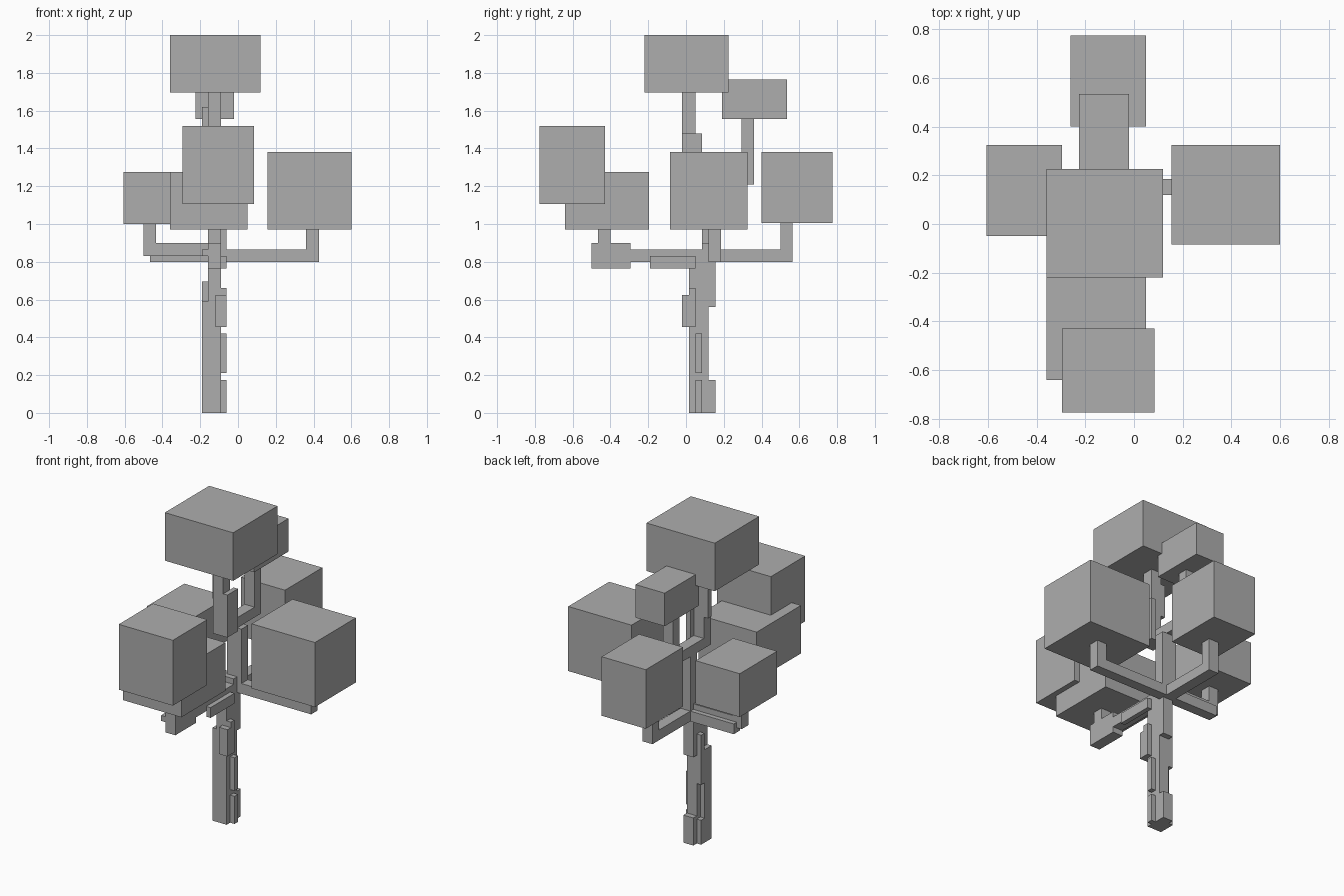
import bpy
from mathutils import Vector

if "Cube" in bpy.data.objects:
    bpy.data.objects.remove(bpy.data.objects["Cube"], do_unlink=True)

grey = bpy.data.materials.new("plain_grey")
grey.use_nodes = True
colour = (0.42, 0.42, 0.42, 1)
grey.diffuse_color = colour
grey.node_tree.nodes["Principled BSDF"].inputs["Base Color"].default_value = colour


def box(name, x, y, z):
    """Add a block from its extents along each axis."""
    low, high = (Vector(c) for c in zip(x, y, z))
    bpy.ops.mesh.primitive_cube_add(size=1, location=(low + high) / 2)
    ob = bpy.context.object
    ob.name = name
    ob.scale = high - low
    bpy.ops.object.transform_apply(location=False, rotation=False, scale=True)
    ob.data.materials.append(grey)
    return ob


# Shared widths: the wooden core and the thin bark strips on its sides
core = (-.16, -.09)
left_bark = (-.09, -.06)
right_bark = (-.19, -.16)
rear = (.12, .185)
beam = (.80, .865)

# Foliage blocks
box("top_foliage", (-.36, .12), (-.22, .225), (1.695, 2))
box("upper_back_foliage", (-.225, -.02), (.19, .535), (1.555, 1.765))
box("front_foliage", (-.295, .085), (-.775, -.43), (1.105, 1.52))
box("lower_front_foliage", (-.36, .05), (-.64, -.195), (.97, 1.275))
box("left_foliage", (.155, .6), (-.085, .325), (.97, 1.38))
box("right_foliage", (-.605, -.295), (-.05, .325), (1, 1.275))
box("back_foliage", (-.26, .05), (.4, .775), (1.005, 1.38))

# Trunk and the column above it
box("trunk", core, (.015, .12), (0, .8))
box("upper_trunk", core, rear, (.8, 1.21))
box("trunk_foot", core, (.12, .155), (0, .175))
box("trunk_shoulder", core, (.12, .155), (.56, .8))

# Bark strips on the trunk
box("right_bark_long", right_bark, (.015, .085), (0, .59))
box("right_bark_high", right_bark, (.085, .12), (.38, .695))
box("right_bark_low", right_bark, (.085, .12), (0, .155))
box("left_bark_low", left_bark, (.05, .085), (0, .175))
box("left_bark_middle", left_bark, (.05, .085), (.21, .42))
box("left_bark_high", left_bark, (.015, .05), (.455, .66))
box("front_bark", (-.12, -.06), (-.02, .015), (.455, .625))
box("column_bark", left_bark, rear, (.865, 1.21))

# Side branches
box("side_beam", (-.465, .43), rear, beam)
box("left_stem", (.36, .43), rear, (.865, .97))
box("right_beam", (-.5, -.09), (.085, .155), (.83, .9))
box("right_stem", (-.5, -.435), (.085, .155), (.9, 1))

# Front and back branches
box("front_beam", core, (-.4, .12), beam)
box("front_elbow", core, (-.5, -.295), (.765, .9))
box("front_stem", core, (-.465, -.4), (.9, .97))
box("front_elbow_bark", right_bark, (-.5, -.4), (.83, .865))
box("front_beam_bark", left_bark, (-.19, .05), (.765, .83))
box("back_beam", core, (.185, .565), beam)
box("back_stem", core, (.5, .565), (.865, 1.005))

# Upper fork
box("fork_beam", core, (-.02, .36), (1.21, 1.275))
box("top_stem", core, (-.02, .05), (1.275, 1.695))
box("upper_back_stem", core, (.295, .36), (1.275, 1.555))
box("top_stem_left_bark", left_bark, (-.02, .085), (1.21, 1.48))
box("top_stem_right_bark", right_bark, (.015, .05), (1.41, 1.62))
